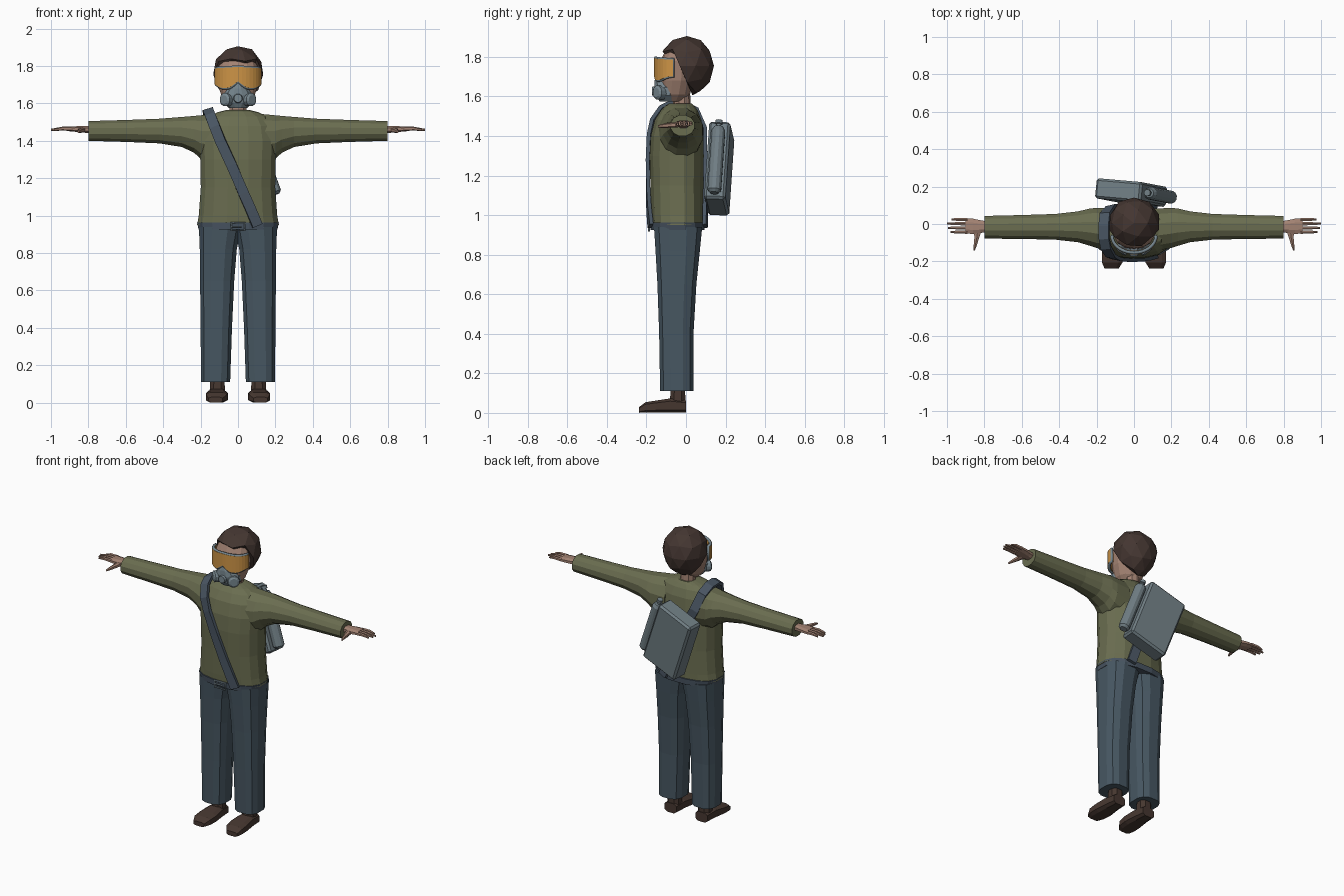
import bpy, bmesh, math, random
from mathutils import Vector, Matrix

if "Cube" in bpy.data.objects:
    bpy.data.objects.remove(bpy.data.objects["Cube"])

random.seed(4)


def mat(name, r, g, b):
    lin = lambda c: ((c / 255 + 0.055) / 1.055) ** 2.4 if c > 10 else c / 3294
    m = bpy.data.materials.new(name)
    m.diffuse_color = (lin(r), lin(g), lin(b), 1)
    m.use_nodes = True
    m.node_tree.nodes["Principled BSDF"].inputs["Base Color"].default_value = m.diffuse_color
    return m


SHIRT = mat("olive_cloth", 106, 109, 80)
TROUSER = mat("slate_cloth", 71, 87, 98)
STRAP = mat("strap_blue", 72, 84, 97)
HAIR = mat("dark_brown", 68, 54, 49)
BOOT = mat("boot_brown", 70, 55, 48)
SKIN = mat("skin", 162, 130, 114)
LENS = mat("amber_lens", 205, 148, 70)
MASK = mat("mask_grey", 120, 136, 144)
PACK = mat("pack_grey", 112, 126, 132)


def finish(name, bm, material, mtx=None):
    bmesh.ops.recalc_face_normals(bm, faces=bm.faces)
    me = bpy.data.meshes.new(name)
    bm.to_mesh(me)
    bm.free()
    me.materials.append(material)
    ob = bpy.data.objects.new(name, me)
    bpy.context.collection.objects.link(ob)
    if mtx:
        ob.matrix_world = mtx
    return ob


def loft(name, rings, material, axis="z", n=12, power=2.4, sx=1, mtx=None):
    """Rings are (position on axis, u0, u1, v0, v1), rounded-rectangle sections."""
    bm = bmesh.new()
    loops = []
    for t, u0, u1, v0, v1 in rings:
        loop = []
        for i in range(n):
            a = 2 * math.pi * (i + 0.5) / n
            c, s = math.cos(a), math.sin(a)
            u = (u0 + u1) / 2 + (u1 - u0) / 2 * math.copysign(abs(c) ** (2 / power), c)
            v = (v0 + v1) / 2 + (v1 - v0) / 2 * math.copysign(abs(s) ** (2 / power), s)
            p = {"z": (u, v, t), "x": (t, u, v), "y": (u, t, v)}[axis]
            loop.append(bm.verts.new((p[0] * sx, p[1], p[2])))
        loops.append(loop)
    for a, b in zip(loops, loops[1:]):
        for i in range(n):
            j = (i + 1) % n
            bm.faces.new((a[i], a[j], b[j], b[i]))
    bm.faces.new(loops[0])
    bm.faces.new(loops[-1])
    return finish(name, bm, material, mtx)


def tube(name, pts, radius, material, cyclic=False):
    cu = bpy.data.curves.new(name, "CURVE")
    cu.dimensions = "3D"
    cu.bevel_depth = radius
    cu.bevel_resolution = 1
    sp = cu.splines.new("POLY")
    sp.points.add(len(pts) - 1)
    for q, p in zip(sp.points, pts):
        q.co = (*p, 1)
    sp.use_cyclic_u = cyclic
    cu.materials.append(material)
    bpy.context.collection.objects.link(bpy.data.objects.new(name, cu))


# Shirt body
loft("shirt_body", [(0.95, -.222, .222, -.175, .09), (1.0, -.213, .213, -.178, .09),
                    (1.15, -.202, .202, -.182, .09), (1.30, -.205, .205, -.186, .092),
                    (1.40, -.21, .21, -.18, .09), (1.48, -.195, .195, -.16, .08),
                    (1.53, -.16, .16, -.128, .06), (1.553, -.11, .11, -.105, .042),
                    (1.565, -.06, .06, -.085, .03)], SHIRT, n=16, power=2.5)
# Neck and head
loft("neck", [(1.52, -.05, .05, -.07, .025), (1.64, -.045, .045, -.06, .02)], SKIN, n=10, power=2)
loft("head", [(1.575, -.05, .05, -.12, -.01), (1.61, -.08, .08, -.132, .02),
              (1.68, -.104, .104, -.135, .04), (1.78, -.112, .112, -.13, .05),
              (1.84, -.09, .09, -.1, .05)], SKIN, n=14, power=2.2)

# Tousled faceted hair, pulled back behind the face
bm = bmesh.new()
bmesh.ops.create_icosphere(bm, subdivisions=2, radius=1)
for v in bm.verts:
    k = random.uniform(0.96, 1.04)
    v.co = Vector((v.co.x * .138 * k, .005 + v.co.y * .141 * k, 1.755 + v.co.z * .153 * k))
    if v.co.z < 1.80:
        v.co.y = max(v.co.y, .035 - (v.co.z - 1.6) * .43)
    if v.co.z < 1.72:
        v.co.x *= 1 - (1.72 - v.co.z) * 2.2
finish("hair", bm, HAIR)


# Goggles: curved lens with a nose notch and a rim
def visor(u, v):
    x, y = .117 * math.sin(u), -.065 - .088 * math.cos(u)
    low = 1.682 + .035 * max(0, 1 - abs(x) / .045) + .02 * max(0, (abs(x) - .085) / .032)
    high = 1.795 - .008 * abs(math.sin(u))
    return Vector((x, y, low + (high - low) * v))


us = [math.radians(-90 + 10 * i) for i in range(19)]
bm = bmesh.new()
cols = [[bm.verts.new(visor(u, v)) for v in (0, .5, 1)] for u in us]
for a, b in zip(cols, cols[1:]):
    for k in range(2):
        bm.faces.new((a[k], b[k], b[k + 1], a[k + 1]))
lens = finish("goggle_lens", bm, LENS)
sol = lens.modifiers.new("thickness", "SOLIDIFY")
sol.thickness = .02
sol.offset = 0
tube("goggle_rim", [visor(u, 0) for u in us] + [visor(u, 1) for u in reversed(us)], .009, MASK, True)

# Breathing mask with filters
loft("mask", [(1.575, -.052, .052, -.135, -.04), (1.605, -.08, .08, -.152, -.04),
              (1.645, -.082, .082, -.16, -.04), (1.68, -.055, .055, -.16, -.06),
              (1.708, -.02, .02, -.155, -.08)], MASK, n=12, power=2.2)
disc = [(-.03, -.036, .036, -.036, .036), (.02, -.036, .036, -.036, .036), (.028, -.024, .024, -.024, .024)]
for s in (-1, 1):
    m = Matrix.Translation((s * .058, -.13, 1.62)) @ Matrix.Rotation(s * math.radians(40), 4, "Z") \
        @ Matrix.Rotation(math.radians(90), 4, "X")
    loft("mask_filter", disc, MASK, power=2, mtx=m)
loft("mask_valve", [(-.172, -.022, .022, 1.605, 1.649), (-.14, -.028, .028, 1.6, 1.655)], MASK, "y", power=2)

for s in (-1, 1):
    # Sleeves
    loft("sleeve", [(.10, -.15, .085, 1.27, 1.55), (.20, -.132, .09, 1.30, 1.54),
                    (.235, -.12, .086, 1.333, 1.536), (.30, -.10, .07, 1.364, 1.53),
                    (.42, -.086, .056, 1.384, 1.52), (.60, -.082, .05, 1.392, 1.513),
                    (.80, -.08, .045, 1.398, 1.507)], SHIRT, "x", power=2.1, sx=s)
    # Hands
    loft("hand", [(.78, -.045, .015, 1.437, 1.48), (.82, -.05, .022, 1.442, 1.48),
                  (.86, -.057, .031, 1.446, 1.479), (.90, -.052, .033, 1.45, 1.476)],
         SKIN, "x", n=8, sx=s)
    for i, tip in enumerate((.975, 1.0, .995, .98)):
        y = .024 - i * .0225
        loft("finger", [(.89, y - .010, y + .010, 1.452, 1.475), (.94, y - .009, y + .010, 1.455, 1.475),
                        (tip, y - .005, y + .006, 1.452, 1.464)], SKIN, "x", n=6, sx=s)
    loft("thumb", [(-.03, .81, .86, 1.445, 1.472), (-.07, .825, .855, 1.442, 1.468),
                   (-.11, .838, .858, 1.441, 1.463), (-.142, .85, .86, 1.442, 1.455)],
         SKIN, "y", n=6, sx=s)
    # Trouser legs
    loft("trouser_leg", [(.11, .04, .20, -.133, .04), (.40, .03, .202, -.138, .04),
                         (.65, .018, .205, -.147, .055), (.82, .004, .207, -.157, .073),
                         (.94, -.02, .212, -.165, .085)], TROUSER, n=12, power=2.7, sx=s)
    # Boots
    loft("boot_ankle", [(.03, .065, .155, -.085, 0), (.13, .07, .152, -.08, -.002)], BOOT, n=8, sx=s)
    loft("boot_foot", [(0, .068, .157, 0, .065), (-.08, .06, .165, 0, .075), (-.15, .052, .174, 0, .064),
                       (-.205, .058, .174, 0, .055), (-.237, .08, .16, 0, .03)],
         BOOT, "y", n=8, power=3.5, sx=s)

# Belt and buckle
loft("belt", [(.925, -.214, .214, -.181, .096), (.962, -.222, .222, -.184, .098)], STRAP, n=16, power=2.5)
tube("buckle", [(x, -.187, z) for x, z in ((-.037, .92), (.037, .92), (.037, .962), (-.037, .962))],
     .006, MASK, True)
tube("buckle_pin", [(-.037, -.188, .941), (.02, -.188, .941)], .005, MASK)

# Shoulder strap: flat band wrapped over one shoulder
path = [Vector(p) for p in ((.105, -.182, .945), (.07, -.19, 1.03), (.03, -.194, 1.12), (-.035, -.195, 1.27),
                            (-.095, -.186, 1.40), (-.125, -.172, 1.475), (-.15, -.13, 1.54), (-.16, -.08, 1.565),
                            (-.162, -.01, 1.565), (-.155, .055, 1.53), (-.125, .094, 1.43),
                            (-.02, .10, 1.24), (.06, .10, 1.06), (.10, .10, .945))]
bm = bmesh.new()
loops = []
for i, p in enumerate(path):
    t = (path[min(i + 1, len(path) - 1)] - path[max(i - 1, 0)]).normalized()
    nrm = Vector((p.x * .3, p.y + .045, max(0, p.z - 1.42) * 1.1))
    nrm = (nrm - t * nrm.dot(t)).normalized()
    w = t.cross(nrm) * .028
    loops.append([bm.verts.new(p + w * a + nrm * b) for a, b in ((-1, -.012), (1, -.012), (1, .007), (-1, .007))])
for a, b in zip(loops, loops[1:]):
    for i in range(4):
        bm.faces.new((a[i], a[(i + 1) % 4], b[(i + 1) % 4], b[i]))
bm.faces.new(loops[0])
bm.faces.new(loops[-1])
finish("shoulder_strap", bm, STRAP)

# Slanted back case with a gas bottle on its side
place = Matrix.Translation((-.015, .168, 1.235)) @ Matrix.Rotation(math.radians(-5), 4, "Z") \
    @ Matrix.Rotation(math.radians(-20), 4, "Y") @ Matrix.Rotation(math.radians(-2), 4, "X")
bm = bmesh.new()
bmesh.ops.create_cube(bm, size=1)
bmesh.ops.scale(bm, vec=(.262, .108, .415), verts=bm.verts)
bmesh.ops.bevel(bm, geom=bm.edges[:], offset=.012, segments=1, affect="EDGES")
finish("back_case", bm, PACK, place)
bottle = [(-.19, .022), (-.175, .035), (.145, .035), (.165, .024), (.167, .012), (.18, .012), (.182, .018), (.2, .018)]
loft("gas_bottle", [(z, -r, r, -r, r) for z, r in bottle], PACK, power=2,
     mtx=place @ Matrix.Translation((.163, 0, 0)))
